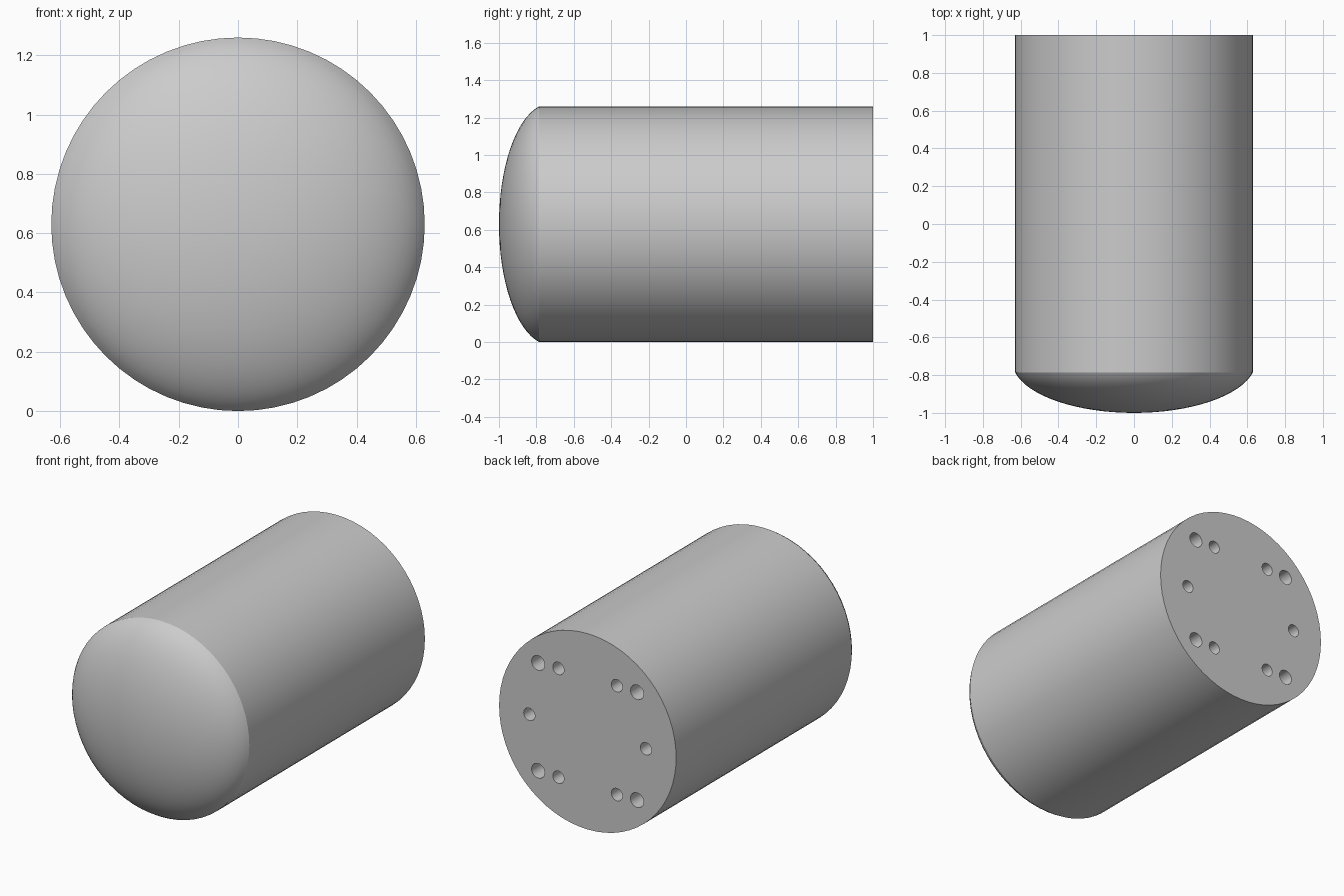
import bpy, bmesh, math
from mathutils import Matrix, Vector

RADIUS = 0.63
SEAM_Y = -0.785
SEGMENTS = 64

cube = bpy.data.objects.get("Cube")
if cube:
    bpy.data.objects.remove(cube, do_unlink=True)

grey = bpy.data.materials.new("plain grey")
grey.use_nodes = True
grey.diffuse_color = (0.6, 0.6, 0.6, 1)
grey.node_tree.nodes["Principled BSDF"].inputs["Base Color"].default_value = (0.6, 0.6, 0.6, 1)


def add_rod(bm, x, z, radius, y0, y1, segments):
    """Closed cylinder lying along y."""
    place = Matrix.Translation((x, (y0 + y1) / 2, z)) @ Matrix.Rotation(math.pi / 2, 4, "X")
    bmesh.ops.create_cone(bm, cap_ends=True, segments=segments, radius1=radius,
                          radius2=radius, depth=y1 - y0, matrix=place)


def make_object(name, bm):
    bmesh.ops.recalc_face_normals(bm, faces=bm.faces)
    mesh = bpy.data.meshes.new(name)
    bm.to_mesh(mesh)
    bm.free()
    mesh.materials.append(grey)
    obj = bpy.data.objects.new(name, mesh)
    bpy.context.collection.objects.link(obj)
    return obj


def select_only(obj):
    bpy.ops.object.select_all(action="DESELECT")
    obj.select_set(True)
    bpy.context.view_layer.objects.active = obj


# Cylindrical body
bm = bmesh.new()
add_rod(bm, 0, RADIUS, RADIUS, SEAM_Y, 1, SEGMENTS)
body = make_object("body", bm)

# Blind holes in the back face
bm = bmesh.new()
for sx in (-1, 1):
    add_rod(bm, sx * 0.415, RADIUS, 0.04, 0.85, 1.05, 24)
    for sz in (-1, 1):
        add_rod(bm, sx * 0.352, RADIUS + sz * 0.347, 0.047, 0.85, 1.05, 24)
        add_rod(bm, sx * 0.208, RADIUS + sz * 0.35, 0.04, 0.85, 1.05, 24)
cutter = make_object("hole_cutter", bm)
cutter.hide_render = True

drill = body.modifiers.new("holes", "BOOLEAN")
drill.operation = "DIFFERENCE"
drill.solver = "EXACT"
drill.object = cutter
select_only(body)
bpy.ops.object.modifier_apply(modifier=drill.name)
bpy.data.objects.remove(cutter, do_unlink=True)

# Domed front, an elliptic arc turned about the axis
bm = bmesh.new()
ARC_RADIUS, STEPS = 0.645, 16
end = math.asin(RADIUS / ARC_RADIUS)
depth = (SEAM_Y + 1) / (1 - math.cos(end))
arc = []
for i in range(STEPS + 1):
    t = end * i / STEPS
    arc.append(bm.verts.new((ARC_RADIUS * math.sin(t), -1 + depth * (1 - math.cos(t)), RADIUS)))
edges = [bm.edges.new(pair) for pair in zip(arc, arc[1:])]
bmesh.ops.spin(bm, geom=arc + edges, cent=Vector((0, 0, RADIUS)), axis=(0, 1, 0),
               angle=math.tau, steps=SEGMENTS)
bmesh.ops.remove_doubles(bm, verts=bm.verts, dist=0.0005)
dome = make_object("front_dome", bm)
# Keep the open shell facing forward
if sum(p.normal.y for p in dome.data.polygons) > 0:
    dome.data.flip_normals()

for obj in (body, dome):
    select_only(obj)
    bpy.ops.object.shade_smooth_by_angle(angle=math.radians(30))
